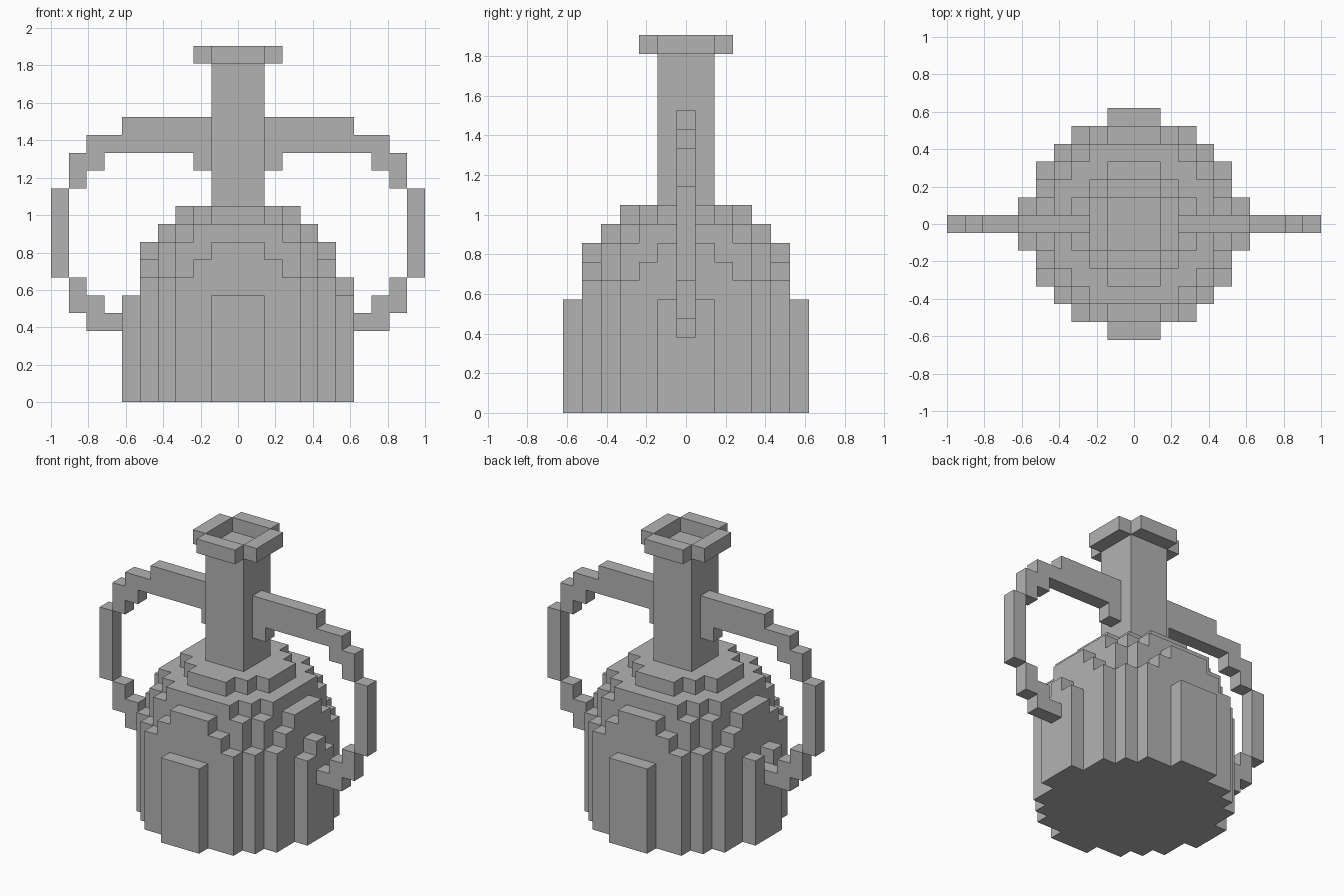
import bpy
import bmesh
from mathutils import Vector

cube = bpy.data.objects.get("Cube")
if cube:
    bpy.data.objects.remove(cube, do_unlink=True)

UNIT = 2 / 21  # edge of one block

grey = bpy.data.materials.new("plain grey")
grey.use_nodes = True
COLOUR = (0.45, 0.45, 0.45, 1)
grey.diffuse_color = COLOUR
grey.node_tree.nodes["Principled BSDF"].inputs["Base Color"].default_value = COLOUR


def block_part(name, cells):
    """Make one object from the exposed sides of a set of grid cells."""
    bm = bmesh.new()
    for cell in cells:
        for axis in range(3):
            for sign in (-1, 1):
                near = list(cell)
                near[axis] += sign
                if tuple(near) in cells:
                    continue
                n, u = Vector(), Vector()
                n[axis] = sign / 2
                u[(axis + 1) % 3] = 0.5
                v = n.cross(u) * 2
                mid = Vector(cell) + Vector((0, 0, 0.5)) + n
                bm.faces.new([bm.verts.new((mid + a * u + b * v) * UNIT)
                              for a, b in ((-1, -1), (1, -1), (1, 1), (-1, 1))])
    bmesh.ops.remove_doubles(bm, verts=bm.verts, dist=0.001)
    bmesh.ops.dissolve_limit(bm, angle_limit=0.01, verts=bm.verts, edges=bm.edges)
    mesh = bpy.data.meshes.new(name)
    bm.to_mesh(mesh)
    bm.free()
    mesh.materials.append(grey)
    obj = bpy.data.objects.new(name, mesh)
    bpy.context.collection.objects.link(obj)
    return obj


def span(a, b):
    return range(a, b + 1)


# Round body: straight wall, then a stepped dome (squared radius per layer)
radii = [38] * 6 + [35, 30, 27, 20, 11]
body = {(x, y, z) for z, r in enumerate(radii)
        for x in span(-6, 6) for y in span(-6, 6) if x * x + y * y <= r}
# Uneven blocks where the handles join
body.add((6, 0, 6))
body.discard((-6, 0, 5))
block_part("body", body)

# Square neck, closed just below the rim
block_part("neck", {(x, y, z) for x in span(-1, 1) for y in span(-1, 1)
                    for z in span(11, 18)})

# Rim: four bars around the neck with open corners
bar = [(s, t) for s in (-2, 2) for t in span(-1, 1)]
block_part("rim", {(x, y, 19) for s, t in bar for x, y in ((s, t), (t, s))})

# Handles: runs of blocks as (first x, last x, first z, last z)
runs = [(2, 6, 15, 15), (2, 8, 14, 14), (2, 2, 13, 13), (8, 9, 13, 13),
        (9, 9, 12, 12), (10, 10, 7, 11), (9, 9, 6, 6), (8, 9, 5, 5), (7, 8, 4, 4)]
for side, label in ((1, "left"), (-1, "right")):
    block_part(label + "_handle", {(side * x, 0, z) for a, b, c, d in runs
                                   for x in span(a, b) for z in span(c, d)})
